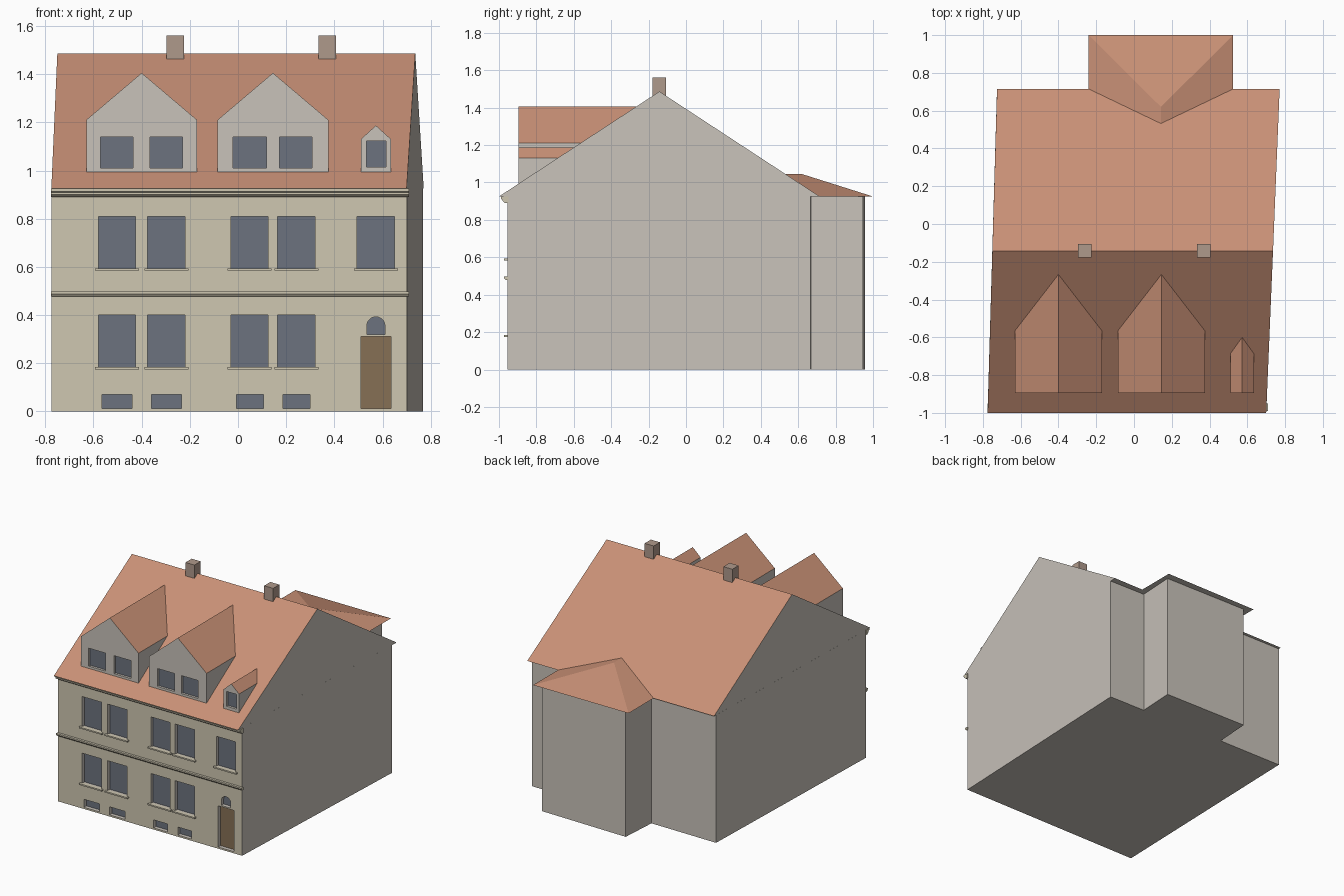
import bpy, bmesh, math

if "Cube" in bpy.data.objects:
    bpy.data.objects.remove(bpy.data.objects["Cube"])

EAVE, SLOPE = 0.925, 0.655      # eaves height and roof pitch
WALL_Y, DORMER_Y = -0.955, -0.895


def material(name, rgb):
    m = bpy.data.materials.new(name)
    m.diffuse_color = (*rgb, 1)
    m.use_nodes = True
    m.node_tree.nodes["Principled BSDF"].inputs["Base Color"].default_value = m.diffuse_color
    return m


PLASTER = material("plaster_grey", (0.58, 0.54, 0.49))
FACADE = material("facade_beige", (0.62, 0.57, 0.44))
TILE = material("roof_tile", (0.58, 0.28, 0.18))
GLASS = material("window_glass", (0.15, 0.17, 0.21))
WOOD = material("door_wood", (0.24, 0.16, 0.09))
BRICK = material("chimney_brick", (0.43, 0.32, 0.26))


def mesh_object(name, verts, faces, mats, indices=None):
    me = bpy.data.meshes.new(name)
    me.from_pydata(verts, [], faces)
    for m in mats:
        me.materials.append(m)
    if indices:
        for p, i in zip(me.polygons, indices):
            p.material_index = i
    bm = bmesh.new()
    bm.from_mesh(me)
    bmesh.ops.recalc_face_normals(bm, faces=bm.faces)
    bm.to_mesh(me)
    bm.free()
    ob = bpy.data.objects.new(name, me)
    bpy.context.collection.objects.link(ob)
    return ob


def extrude(name, outlines, a, b, place, mat):
    """Extrude 2D outlines from a to b; place(u, v, t) gives the 3D point."""
    verts, faces = [], []
    for pts in outlines:
        o, n = len(verts), len(pts)
        verts += [place(u, v, t) for t in (a, b) for u, v in pts]
        faces += [[o + i for i in range(n)], [o + n + i for i in range(n)]]
        faces += [[o + i, o + (i + 1) % n, o + n + (i + 1) % n, o + n + i] for i in range(n)]
    return mesh_object(name, verts, faces, [mat])


def xz(u, v, t): return (u, t, v)
def yz(u, v, t): return (t, u, v)
def xy(u, v, t): return (u, v, t)


def rect(x0, x1, z0, z1):
    return [(x0, z0), (x1, z0), (x1, z1), (x0, z1)]


def recess(target, outlines, front, depth):
    """Cut recessed openings into a wall."""
    cutter = extrude("opening_cutter", outlines, front - 0.1, front + depth, xz, target.data.materials[0])
    cutter.hide_render = True
    mod = target.modifiers.new("openings", 'BOOLEAN')
    mod.operation, mod.solver, mod.object = 'DIFFERENCE', 'EXACT', cutter
    bpy.context.view_layer.objects.active = target
    bpy.ops.object.modifier_apply(modifier=mod.name)
    bpy.data.objects.remove(cutter)


def infill(name, outlines, front, depth, mat):
    y = front + depth
    return extrude(name, outlines, y - 0.003, y + 0.01, xz, mat)


# House walls with rear annex, slightly skewed in plan
plan = [(-0.774, WALL_Y), (0.702, WALL_Y), (0.769, 0.665), (0.475, 0.671),
        (0.49, 0.945), (-0.187, 0.957), (-0.205, 0.688), (-0.726, 0.693)]
house = extrude("house_walls", [plan], 0, EAVE, xy, PLASTER)
house.data.materials.append(FACADE)
for p in house.data.polygons:
    if p.normal.y < -0.9:
        p.material_index = 1

# Facade openings
cols = [(-0.58, -0.425), (-0.375, -0.22), (-0.03, 0.125), (0.165, 0.32), (0.495, 0.65)]
upper = [rect(a, b, 0.59, 0.81) for a, b in cols]
lower = [rect(a, b, 0.182, 0.40) for a, b in cols[:4]]
cellar = [rect(a, b, 0.012, 0.07) for a, b in
          [(-0.565, -0.44), (-0.36, -0.235), (-0.007, 0.105), (0.187, 0.298)]]
arch = [(0.535, 0.32), (0.61, 0.32)] + [
    (0.5725 + 0.0375 * math.cos(math.pi * i / 10), 0.355 + 0.0375 * math.sin(math.pi * i / 10))
    for i in range(11)]
door = [rect(0.51, 0.635, 0.012, 0.31)]
panes = upper + lower + cellar + [arch]
recess(house, panes + door, WALL_Y, 0.03)
infill("window_panes", panes, WALL_Y, 0.03, GLASS)
infill("front_door", door, WALL_Y, 0.03, WOOD)

# Window sills
sills = [rect(a - 0.014, b + 0.014, z - 0.01, z) for z, row in ((0.594, cols), (0.184, cols[:4]))
         for a, b in row]
extrude("window_sills", sills, -0.973, -0.945, xz, FACADE)

# Cornice and string course
cornice = [(-0.95, EAVE), (-0.99, EAVE), (-0.99, 0.912), (-0.98, 0.908),
           (-0.98, 0.90), (-0.967, 0.89), (-0.95, 0.89)]
course = [(-0.95, 0.498), (-0.972, 0.498), (-0.972, 0.488), (-0.964, 0.478), (-0.95, 0.478)]
extrude("cornice", [cornice], -0.776, 0.709, yz, FACADE)
extrude("string_course", [course], -0.776, 0.709, yz, FACADE)

# Main gable roof
RY, RZ = -0.1425, EAVE + 0.8575 * SLOPE
mesh_object("main_roof",
            [(-0.775, -1, EAVE), (0.70, -1, EAVE), (0.771, 0.715, EAVE), (-0.725, 0.715, EAVE),
             (-0.75, RY, RZ), (0.736, RY, RZ)],
            [(0, 1, 5, 4), (2, 3, 4, 5), (1, 2, 5), (3, 0, 4), (0, 3, 2, 1)],
            [PLASTER, TILE], [1, 1, 0, 0, 0])

# Hipped annex roof
mesh_object("annex_roof",
            [(-0.24, 0.715, EAVE), (0.525, 0.715, EAVE), (0.525, 1, EAVE), (-0.24, 1, EAVE),
             (0.1425, 0.62, 1.045), (0.1425, 0.532, 1.045)],
            [(3, 2, 4), (0, 3, 4, 5), (2, 1, 5, 4), (0, 1, 2, 3), (0, 5, 1)],
            [PLASTER, TILE], [1, 1, 1, 0, 0])


# Roof dormers, sunk a little into the main slope
def dormer(name, x0, x1, eave, peak, windows):
    back = lambda z: -1 + (z - EAVE + 0.01) / SLOPE
    base = EAVE - 0.01 + SLOPE * (DORMER_Y + 1)
    xm, y = (x0 + x1) / 2, DORMER_Y
    ob = mesh_object(name,
                     [(x0, y, base), (x1, y, base), (x1, y, eave), (xm, y, peak), (x0, y, eave),
                      (x1, back(eave), eave), (xm, back(peak), peak), (x0, back(eave), eave)],
                     [(0, 1, 2, 3, 4), (1, 5, 2), (0, 4, 7), (2, 5, 6, 3), (4, 3, 6, 7), (0, 7, 6, 5, 1)],
                     [PLASTER, TILE], [0, 0, 0, 1, 1, 0])
    recess(ob, windows, DORMER_Y, 0.02)
    infill(name + "_panes", windows, DORMER_Y, 0.02, GLASS)


dormer("left_dormer", -0.63, -0.17, 1.21, 1.405,
       [rect(-0.57, -0.435, 1.01, 1.14), rect(-0.365, -0.23, 1.01, 1.14)])
dormer("middle_dormer", -0.085, 0.375, 1.21, 1.405,
       [rect(-0.02, 0.118, 1.01, 1.14), rect(0.173, 0.308, 1.01, 1.14)])
dormer("small_dormer", 0.51, 0.635, 1.13, 1.187, [rect(0.533, 0.614, 1.015, 1.122)])

# Chimneys on the ridge
for name, x in (("left_chimney", -0.26), ("right_chimney", 0.37)):
    extrude(name, [rect(x - 0.036, x + 0.036, -0.178, -0.107)], 1.45, 1.56, xy, BRICK)
